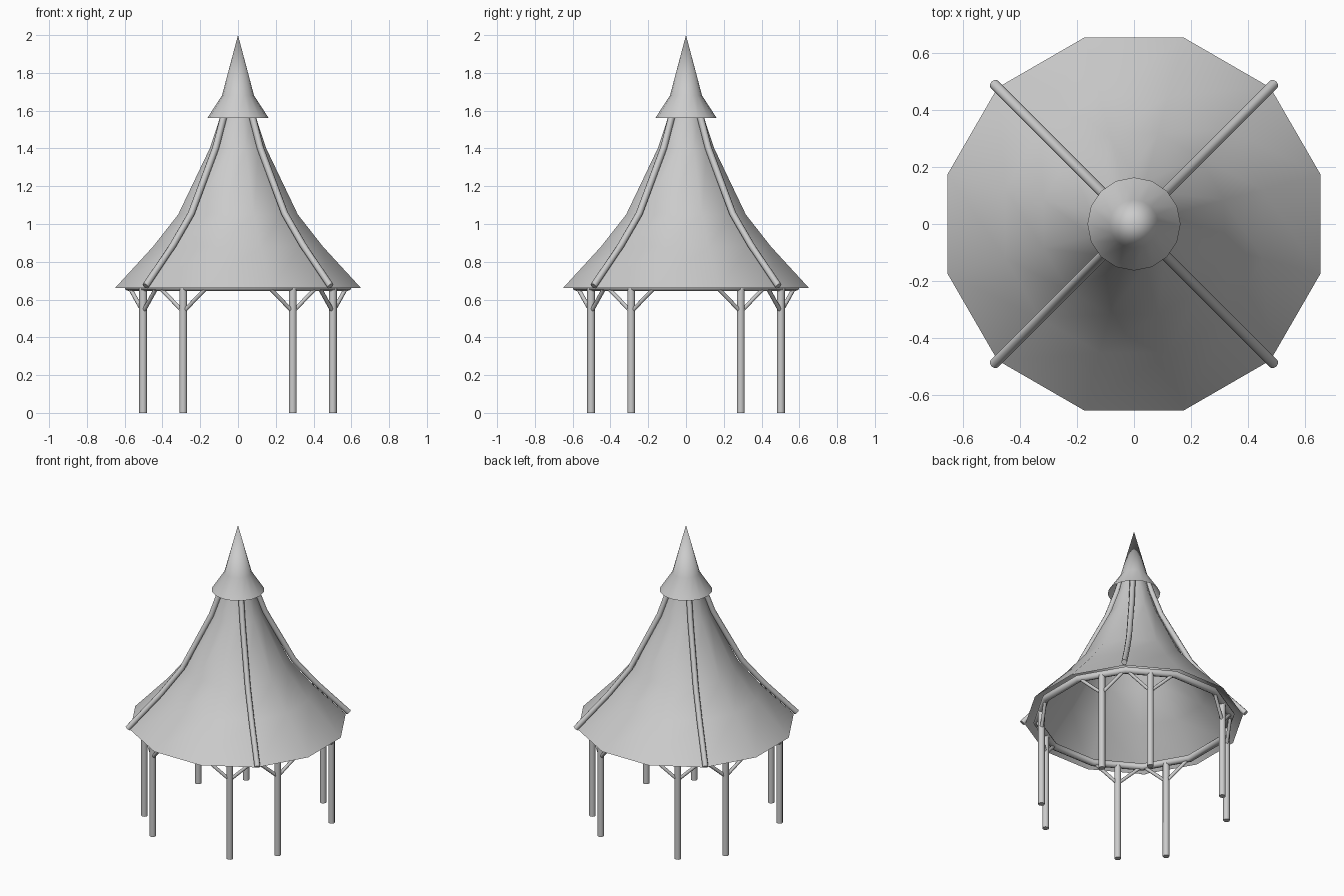
import bpy
import bmesh
from math import cos, sin, radians, pi
from mathutils import Vector

if "Cube" in bpy.data.objects:
    bpy.data.objects.remove(bpy.data.objects["Cube"], do_unlink=True)

GREY = (0.6, 0.6, 0.6, 1)
material = bpy.data.materials.new("plain grey")
material.use_nodes = True
material.diffuse_color = GREY
material.node_tree.nodes["Principled BSDF"].inputs["Base Color"].default_value = GREY


def polar(radius, degrees, z):
    a = radians(degrees)
    return Vector((radius * cos(a), radius * sin(a), z))


def finish(name, mesh, angle):
    mesh.materials.clear()
    mesh.materials.append(material)
    obj = bpy.data.objects.new(name, mesh)
    bpy.context.collection.objects.link(obj)
    bpy.ops.object.select_all(action="DESELECT")
    obj.select_set(True)
    bpy.context.view_layer.objects.active = obj
    bpy.ops.object.shade_smooth_by_angle(angle=radians(angle))
    return obj


def lathe(name, profile, sides, start, angle=50):
    """Open shell turned around the z axis; a zero radius makes a tip."""
    bm = bmesh.new()
    rings = []
    for r, z in profile:
        count = sides if r else 1
        rings.append([bm.verts.new(polar(r, start + 360 * i / sides, z)) for i in range(count)])
    for low, high in zip(rings, rings[1:]):
        for i in range(sides):
            j = (i + 1) % sides
            top = [high[j], high[i]] if len(high) > 1 else [high[0]]
            bm.faces.new([low[i], low[j]] + top)
    mesh = bpy.data.meshes.new(name)
    bm.to_mesh(mesh)
    bm.free()
    return finish(name, mesh, angle)


def tube(name, points, radius, cyclic=False):
    """Round pole along a path of straight pieces."""
    curve = bpy.data.curves.new(name, "CURVE")
    curve.dimensions = "3D"
    curve.bevel_depth = radius
    curve.bevel_resolution = 2
    curve.use_fill_caps = True
    spline = curve.splines.new("POLY")
    spline.points.add(len(points) - 1)
    for p, co in zip(spline.points, points):
        p.co = (*co, 1)
    spline.use_cyclic_u = cyclic
    helper = bpy.data.objects.new(name + "_path", curve)
    bpy.context.collection.objects.link(helper)
    bpy.context.view_layer.update()
    graph = bpy.context.evaluated_depsgraph_get()
    mesh = bpy.data.meshes.new_from_object(helper.evaluated_get(graph))
    bpy.data.objects.remove(helper, do_unlink=True)
    return finish(name, mesh, 50)


# Flared twelve-sided roof and the small pointed cap above it
lathe("roof", [(0.675, 0.66), (0.466, 0.88), (0.328, 1.05), (0.155, 1.4), (0.1, 1.56), (0.075, 1.66)], 12, 15)
lathe("roof_cap", [(0.163, 1.56), (0.085, 1.68), (0, 2.0)], 16, 0)

# Four ridge poles lying on the roof's diagonal edges
ridge = [(0.692, 0.672), (0.485, 0.89), (0.35, 1.055), (0.167, 1.403), (0.11, 1.56), (0.085, 1.64)]
for k in range(4):
    tube(f"ridge_pole_{k + 1}", [polar(r, 45 + 90 * k, z) for r, z in ridge], 0.018)

# Ring beam under the eaves
tube("ring_beam", [polar(0.6, 15 + 30 * k, 0.668) for k in range(12)], 0.023, cyclic=True)

# Eight posts in pairs, each with two braces up to the ring beam
number = 0
for k in range(4):
    for turn in (30, 60):
        number += 1
        angle = turn + 90 * k
        tube(f"post_{number}", [polar(0.58, angle, 0), polar(0.58, angle, 0.665)], 0.021)
        along = polar(0.145, angle + 90, 0)
        for side, word in ((1, "left"), (-1, "right")):
            tube(f"brace_{number}_{word}",
                 [polar(0.58, angle, 0.535), polar(0.58, angle, 0.665) + along * side], 0.011)
